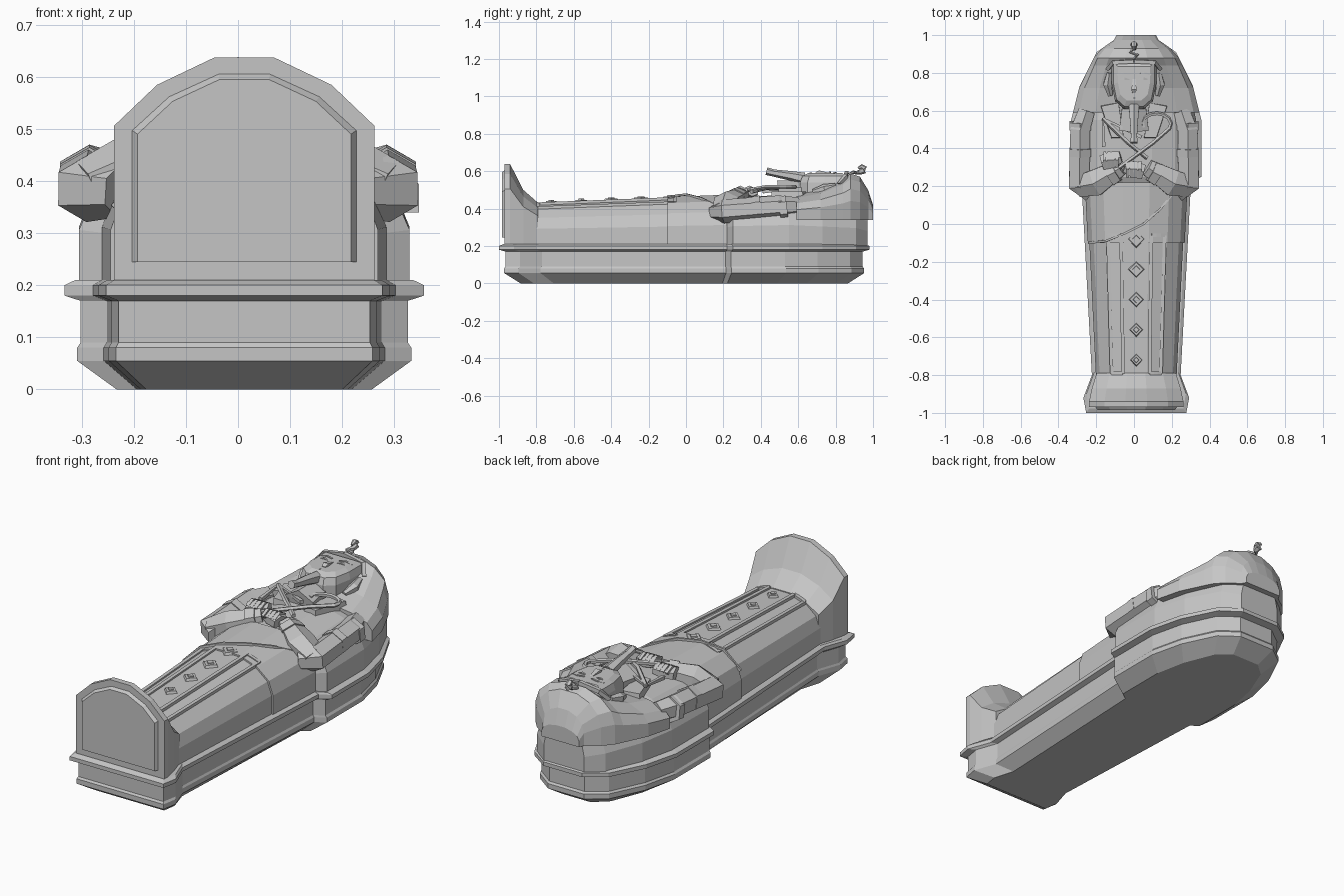
import bpy, bmesh
from math import sin, cos, radians, sqrt, pi
from mathutils import Vector

default_cube = bpy.data.objects.get("Cube")
if default_cube:
    bpy.data.objects.remove(default_cube, do_unlink=True)

stone = bpy.data.materials.new("grey_stone")
stone.use_nodes = True
stone.diffuse_color = (.56, .56, .56, 1)
stone.node_tree.nodes["Principled BSDF"].inputs["Base Color"].default_value = stone.diffuse_color

CENTRE = .012  # the chest sits slightly off the middle
LEDGE = .2     # height where the lid meets the chest
SIDES = ((1, "left"), (-1, "right"))


def loft(name, rings):
    """Skin equal-length closed rings and cap both ends."""
    bm = bmesh.new()
    loops = [[bm.verts.new(point) for point in ring] for ring in rings]
    for lower, upper in zip(loops, loops[1:]):
        for i in range(len(lower)):
            bm.faces.new((lower[i - 1], lower[i], upper[i], upper[i - 1]))
    bm.faces.new(loops[0])
    bm.faces.new(loops[-1])
    bmesh.ops.recalc_face_normals(bm, faces=bm.faces)
    mesh = bpy.data.meshes.new(name)
    bm.to_mesh(mesh)
    bm.free()
    mesh.materials.append(stone)
    bpy.context.collection.objects.link(bpy.data.objects.new(name, mesh))


def mirrored(half):
    return half + [(-x, other) for x, other in reversed(half)]


def tube(name, path, radii, sides=6, flat=1):
    """Faceted tube through a path, with one radius or one per point."""
    points = [Vector(point) for point in path]
    last = len(points) - 1
    if not isinstance(radii, tuple):
        radii = (radii,) * len(points)
    turns = [2 * pi * (j + .5) / sides for j in range(sides)]
    rings = []
    for i, (point, radius) in enumerate(zip(points, radii)):
        along = (points[min(i + 1, last)] - points[max(i - 1, 0)]).normalized()
        across = along.cross(Vector((0, 0, 1))).normalized()
        up = across.cross(along) * flat
        rings.append([point + (across * cos(t) + up * sin(t)) * radius for t in turns])
    loft(name, rings)


def pair(name, path, radii, sides=6, flat=1):
    """The same tube on the left and on the right."""
    for sign, side in SIDES:
        tube(f"{side}_{name}", [(sign * x, y, z) for x, y, z in path], radii, sides, flat)


def prism(name, outline, bottom, top, shrink):
    """Upright prism whose top is scaled towards the middle of its outline."""
    middle = sum((Vector(point) for point in outline), Vector((0, 0))) / len(outline)
    upper = [middle.lerp(Vector(point), shrink) for point in outline]
    loft(name, [[(x, y, bottom) for x, y in outline], [(x, y, top) for x, y in upper]])


# Half plan of the chest, with its flared foot and shoulder step
PLAN = [(.265, -1), (.28, -.92), (.235, -.8), (.29, .22), (.345, .25),
        (.345, .55), (.3, .73), (.21, .91), (.11, .98)]


def half_width(y):
    for (wide, start), (next_wide, end) in zip(PLAN, PLAN[1:]):
        if y <= end:
            return wide + (next_wide - wide) * (y - start) / (end - start)
    return wide / 2


# Lower chest: moulding levels as height and relative inset
moulding = [(0, .29), (.055, .07), (.08, .07), (.09, .09), (.17, .09), (.18, 0), (LEDGE, 0), (.21, .06)]
loft("lower_chest", [[(CENTRE + x * (1 - inset), y * (1 - inset * .4), z) for x, y in mirrored(PLAN)]
                     for z, inset in moulding])

# Cross-sections: shares of the width and of the rise above the shoulder
ROUND = [(cos(a), sin(a)) for a in map(radians, range(0, 90, 25))]
ARCH = [(1, 0), (.67, .6), (.23, 1)]


def sections(name, rows, base, shape, shoulder):
    """Loft along y from rows of y, half width and crown height."""
    rings = []
    for y, width, crown in rows:
        rise = crown - base
        half = [(width, base)] + [(width * a, base + rise * (shoulder + (1 - shoulder) * b)) for a, b in shape]
        rings.append([(CENTRE + x, y, z) for x, z in mirrored(half)])
    loft(name, rings)


def lid(name, crowns, fit, base=LEDGE):
    """Rounded cover that follows the plan of the chest."""
    sections(name, [(y, half_width(y) * fit, crown) for y, crown in crowns], base, ROUND, .4)


lid("leg_cover", [(-.8, .43), (-.08, .46)], .91)
lid("torso", [(-.1, .467), (.22, .48)], .94)
lid("shoulder_block", [(.22, .45), (.25, .465), (.55, .48), (.73, .46), (.91, .44), (.97, .4)], .92)
lid("headdress", [(.59, .475), (.72, .505), (.84, .56), (.88, .592), (.93, .575), (.975, .5), (1, .42)],
    1, base=.34)

# Footboard with flared inner side and raised panel
sections("footboard", [(-.97, .25, .637), (-.94, .25, .637), (-.87, .235, .5), (-.79, .21, .43)],
         LEDGE, ARCH, .7)
sections("footboard_panel", [(-.97, .215, .605), (-.985, .205, .595)], .245, ARCH, .7)


def on_legs(x, y):
    """Point on the curved leg cover."""
    crown = .463 + y * .04
    share = x / half_width(y) / .91
    return CENTRE + x, y, LEDGE + (crown - LEDGE) * (.4 + .6 * sqrt(1 - share * share))


# Leg panels: slim frames lying on the cover
for sign, side in SIDES:
    corners = [Vector(c) for c in ((.15, -.06), (.08, -.06), (.07, -.79), (.13, -.79))]
    for i, end in enumerate(corners):
        steps = [corners[i - 1].lerp(end, k / 3) for k in range(4)]
        tube(f"{side}_leg_frame_{i}", [on_legs(sign * x, y) for x, y in steps], .013, 4)

# Diamond studs down the middle, smaller towards the foot
for i in range(5):
    y, radius = -.08 - .16 * i, .053 - .004 * i
    z = on_legs(0, y)[-1]
    for part, share, height in (("rim", 1, .006), ("boss", .5, .012)):
        reach = radius * share
        diamond = [(CENTRE + reach, y), (CENTRE, y + reach), (CENTRE - reach, y), (CENTRE, y - reach)]
        prism(f"diamond_{part}_{i}", diamond, z - .015, z + height, .75)

# Wrapped cloth edge across the waist
tube("cloth_edge", [(-.24, -.1, .35), (-.15, -.09, .44), (-.05, -.05, .47),
                    (.05, 0, .475), (.14, .08, .455), (.22, .18, .41)], .008, 4)

# Folded arms with sleeve bands and cuffs
pair("upper_arm", [(.25, .6, .41), (.285, .5, .41), (.29, .2, .385), (.23, .16, .38)], (.05, .06, .064, .05))
for i, y in enumerate((.36, .5)):
    pair(f"sleeve_band_{i}", [(.285, y, .4), (.285, y + .04, .405)], .065)
pair("forearm", [(.29, .2, .39), (.2, .22, .43), (.07, .3, .47)], (.065, .08, .05), 6, .8)
pair("cuff", [(.13, .26, .455), (.09, .28, .467)], (.068, .06), 6, .8)

# Fists, each with four curled fingers
for (sign, side), x, y in zip(SIDES, (0, -.12), (.29, .34)):
    bend = Vector((sign * .05, -.015, -.005))
    fist = Vector((x, y, .485))
    tube(f"{side}_fist", [fist + bend, fist, fist - bend], (.045, .05, .035), 6, .7)
    for k in range(4):
        knuckle = fist + Vector((.022 * k - .035, 0, .03))
        drop = Vector((0, .04, -.02))
        curl = Vector((0, -.04, -.02))
        tube(f"{side}_finger_{k}", [knuckle + curl, knuckle, knuckle + drop], .011, 4)

# Crook: a turned hook running into a straight shaft
hook = [(.12 + .075 * cos(a), .53 + .055 * sin(a), .515) for a in map(radians, range(200, -30, -28))]
tube("crook", hook + [(.1, .43, .515), (-.09, .29, .49)], .011, 5)

# Flail: handle and hanging strands
flail_tip = (-.165, .56, .505)
tube("flail_handle", [(.07, .35, .49), (-.03, .43, .51), flail_tip], .012, 5)
for i, end in enumerate(((-.16, .41, .49), (.04, .46, .51))):
    tube(f"flail_strand_{i}", [flail_tip, end], (.007, .013), 4)

# Hanging lappets of the headdress
for sign, side in SIDES:
    lappet = [(.08, .65), (.18, .63), (.12, .45), (.05, .45)]
    prism(f"{side}_lappet", [(sign * x, y) for x, y in lappet], .42, .49, .92)

# Face block with chamfered top
jaw = mirrored([(.055, .61), (.1, .65), (.118, .74), (.118, .86)])
loft("face", [[(x * size, .77 + (y - .77) * size, z) for x, y in jaw]
              for z, size in ((.44, 1), (.54, 1), (.575, .92), (.59, .72))])

# Ears, eyes, eyebrows, brow band
pair("ear", [(.125, .68, .49), (.14, .74, .505), (.13, .8, .52)], (.014, .026, .016))
pair("eye", [(.025, .765, .588), (.05, .77, .591), (.08, .765, .585)], (.003, .009, .003), 4)
pair("eyebrow", [(.02, .79, .589), (.055, .8, .59), (.09, .79, .585)], .006, 4)
pair("brow_band", [(0, .86, .592), (.11, .855, .575), (.14, .82, .53)], .014, 4)

# Nose, mouth, neck and upturned beard
tube("nose", [(0, .79, .58), (0, .71, .59), (0, .695, .585)], (.006, .02, .012), 4)
tube("mouth", [(-.03, .665, .58), (0, .667, .587), (.03, .665, .58)], (.004, .009, .004), 4)
tube("neck", [(0, .64, .48), (0, .5, .46)], (.07, .09))
tube("beard", [(0, .63, .56), (0, .56, .575), (0, .47, .59), (0, .43, .6)], (.032, .026, .019, .021))

# Rearing cobra on the brow
tube("cobra", [(0, .875, .585), (.02, .895, .595), (-.02, .91, .59), (0, .93, .595),
               (0, .95, .605), (0, .955, .615), (0, .94, .625), (0, .92, .616)],
     (.008, .009, .009, .014, .02, .016, .013, .006))
